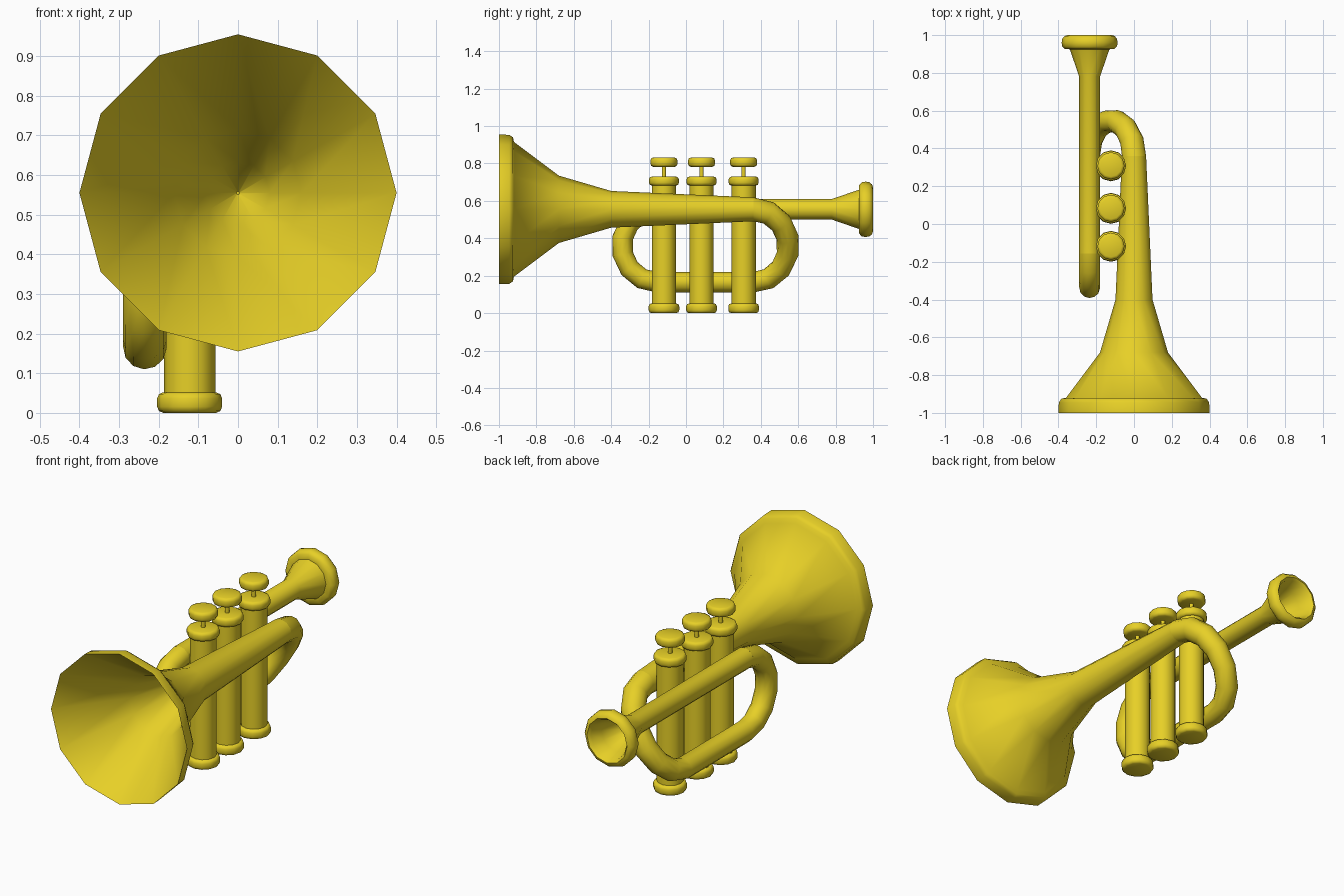
import bpy, bmesh, math
from mathutils import Vector

if "Cube" in bpy.data.objects:
    bpy.data.objects.remove(bpy.data.objects["Cube"])

SIDES = 12
brass = bpy.data.materials.new("brass")
brass.diffuse_color = (0.8, 0.63, 0.02, 1)
brass.use_nodes = True
brass.node_tree.nodes["Principled BSDF"].inputs["Base Color"].default_value = brass.diffuse_color


def loft(name, path, radii, tangents, up):
    """Skin round rings along a path, transporting the frame, and cap both ends."""
    bm = bmesh.new()
    rings = []
    u, last = Vector(up), tangents[0]
    for c, r, t in zip(path, radii, tangents):
        u = last.rotation_difference(t) @ u
        last = t
        v = t.cross(u)
        ring = []
        for i in range(SIDES):
            a = 2 * math.pi * i / SIDES
            ring.append(bm.verts.new(c + r * (math.cos(a) * u + math.sin(a) * v)))
        rings.append(ring)
    for a, b in zip(rings, rings[1:]):
        for i in range(SIDES):
            j = (i + 1) % SIDES
            bm.faces.new((a[i], a[j], b[j], b[i]))
    bm.faces.new(rings[0])
    bm.faces.new(rings[-1])
    bmesh.ops.recalc_face_normals(bm, faces=bm.faces)
    mesh = bpy.data.meshes.new(name)
    bm.to_mesh(mesh)
    bm.free()
    mesh.materials.append(brass)
    ob = bpy.data.objects.new(name, mesh)
    bpy.context.collection.objects.link(ob)
    bpy.ops.object.select_all(action='DESELECT')
    ob.select_set(True)
    bpy.context.view_layer.objects.active = ob
    bpy.ops.object.shade_smooth_by_angle(angle=math.radians(48))
    return ob


def lathe(name, origin, axis, profile, up):
    """Revolve (distance along axis, radius) pairs."""
    o, ax = Vector(origin), Vector(axis)
    return loft(name, [o + ax * d for d, r in profile], [r for d, r in profile],
                [ax] * len(profile), up)


Y, Z = (0, 1, 0), (0, 0, 1)

# Bell: outside from the tube to the rim, then back down the hollow throat
lathe("bell", (0, 0, 0.555), Y, [
    (0.36, 0.064), (-0.40, 0.098), (-0.68, 0.18), (-0.92, 0.36),
    (-0.925, 0.385), (-0.945, 0.398), (-1.0, 0.40),
    (-0.68, 0.16), (-0.45, 0.08), (-0.35, 0.004)], Z)

# Tubing: slanted back bend, straight lower run, upright front bend
path, radii, tangents = [], [], []
STEPS = 7
for k in range(STEPS + 1):
    a = math.pi * k / STEPS
    f = (1 - math.cos(a)) / 2
    path.append(Vector((-0.235 * f, 0.36 + 0.188 * math.sin(a), 0.555 - 0.39 * f)))
    tangents.append(Vector((-0.1175 * math.sin(a), 0.188 * math.cos(a),
                            -0.195 * math.sin(a))).normalized())
    radii.append(0.064 - 0.009 * k / STEPS)
for k in range(STEPS + 1):
    a = math.pi * k / STEPS
    path.append(Vector((-0.235, -0.155 - 0.188 * math.sin(a), 0.36 - 0.195 * math.cos(a))))
    tangents.append(Vector((0, -math.cos(a), math.sin(a))))
    radii.append(0.055)
loft("tubing_loop", path, radii, tangents, Z)

# Lead pipe with flared mouthpiece and hollow cup
lathe("leadpipe_mouthpiece", (-0.235, 0, 0.555), Y, [
    (-0.155, 0.055), (0.78, 0.055), (0.925, 0.105),
    (0.926, 0.130), (0.94, 0.145), (0.96, 0.148), (0.98, 0.145), (0.995, 0.133),
    (1.0, 0.118), (0.985, 0.105), (0.92, 0.088), (0.80, 0.042), (0.76, 0.004)], Y and Z)


# Rounded disc profile used for caps and buttons
def disc(z0, z1, r):
    b = (z1 - z0) * 0.3
    return [(z0, r - b), (z0 + b * 0.3, r - b * 0.3), (z0 + b, r),
            (z1 - b, r), (z1 - b * 0.3, r - b * 0.3), (z1, r - b)]


# Three valves
for n, y in enumerate((-0.118, 0.083, 0.308), 1):
    o = (-0.122, y, 0)
    lathe(f"valve_{n}_casing", o, Z, disc(0, 0.052, 0.082) + [(0.052, 0.065), (0.682, 0.065)]
          + disc(0.682, 0.73, 0.08), (0, 1, 0))
    lathe(f"valve_{n}_stem", o, Z, [(0.72, 0.011), (0.795, 0.011)], (0, 1, 0))
    lathe(f"valve_{n}_button", o, Z, disc(0.782, 0.832, 0.072), (0, 1, 0))
